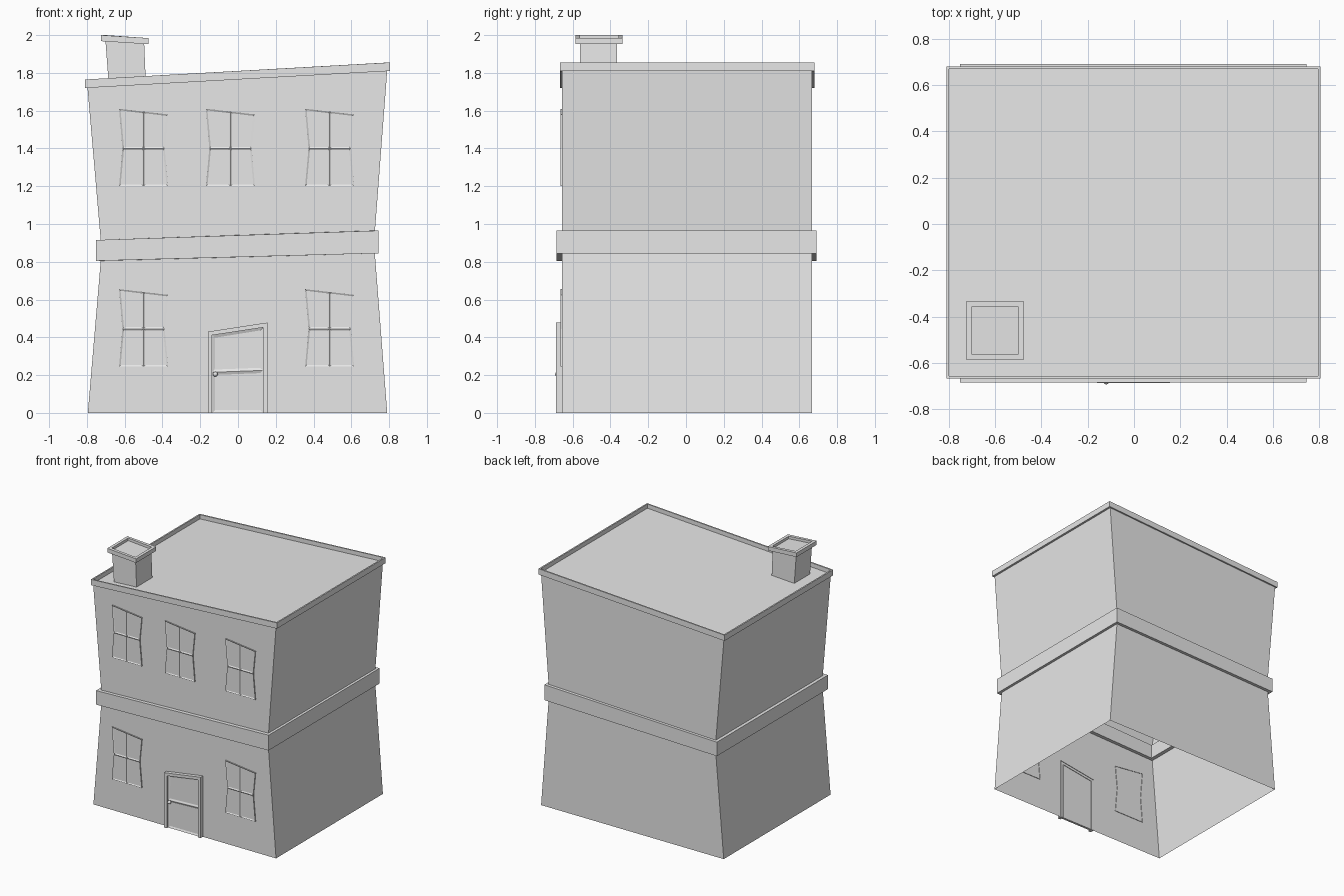
import bpy
import bmesh

cube = bpy.data.objects.get("Cube")
if cube:
    bpy.data.objects.remove(cube, do_unlink=True)

# One plain colour for the whole house
GREY = (0.8, 0.8, 0.8, 1)
grey = bpy.data.materials.new("light_grey")
grey.use_nodes = True
grey.diffuse_color = GREY
grey.node_tree.nodes["Principled BSDF"].inputs["Base Color"].default_value = GREY


def finish(name, bm, recalc=True):
    if recalc:
        bmesh.ops.recalc_face_normals(bm, faces=bm.faces)
    mesh = bpy.data.meshes.new(name)
    bm.to_mesh(mesh)
    bm.free()
    mesh.materials.append(grey)
    obj = bpy.data.objects.new(name, mesh)
    bpy.context.collection.objects.link(obj)
    return obj


def loft(name, rings, cap_start=False, cap_end=False, closed=False):
    """Join slanted rectangles: x left, x right, z left, z right, y front, y back."""
    bm = bmesh.new()
    loops = []
    for xl, xr, zl, zr, yf, yb in rings:
        corners = [(xl, yf, zl), (xr, yf, zr), (xr, yb, zr), (xl, yb, zl)]
        loops.append([bm.verts.new(c) for c in corners])
    pairs = list(zip(loops, loops[1:]))
    if closed:
        pairs.append((loops[-1], loops[0]))
    for a, b in pairs:
        for i in range(4):
            j = (i + 1) % 4
            bm.faces.new((a[i], a[j], b[j], b[i]))
    if cap_start:
        bm.faces.new(loops[0][::-1])
    if cap_end:
        bm.faces.new(loops[-1])
    return finish(name, bm, recalc=False)


def plate(name, quads, front, back, frame=0, recess=0):
    """Thick front-facing plate of x,z quads, each optionally sunk inside a frame."""
    bm = bmesh.new()
    for quad in quads:
        bm.faces.new([bm.verts.new((x, front, z)) for x, z in quad])
    bmesh.ops.remove_doubles(bm, verts=bm.verts, dist=0.0001)
    rim = [e for e in bm.edges if e.is_boundary]
    panes = list(bm.faces)
    side = bmesh.ops.extrude_edge_only(bm, edges=rim)["geom"]
    for v in side:
        if isinstance(v, bmesh.types.BMVert):
            v.co.y = back
    bmesh.ops.recalc_face_normals(bm, faces=bm.faces)
    if panes[0].normal.y > 0:
        bmesh.ops.reverse_faces(bm, faces=bm.faces)
    if frame:
        bmesh.ops.inset_individual(bm, faces=panes, thickness=frame, depth=-recess)
    return finish(name, bm, recalc=False)


def grid(rows, columns):
    """Quads between rows of x left, x right, z left, z right."""
    def point(row, t):
        xl, xr, zl, zr = row
        return xl + (xr - xl) * t, zl + (zr - zl) * t
    quads = []
    for low, high in zip(rows, rows[1:]):
        for c in range(columns):
            s, t = c / columns, (c + 1) / columns
            quads.append((point(low, s), point(low, t), point(high, t), point(high, s)))
    return quads


# Walls: open shells pinched at the waist
F, B = -0.657, 0.668
loft("lower_walls", [(-0.795, 0.79, 0, 0, F, B), (-0.722, 0.72, 0.86, 0.90, F, B)])
loft("upper_walls", [(-0.722, 0.72, 0.86, 0.90, F, B), (-0.797, 0.79, 1.725, 1.815, F, B)])

# Belt course around the waist
def belt_ring(inset, zl, zr):
    return (-0.752 + inset, 0.745 - inset, zl, zr, -0.685 + inset, 0.692 - inset)

loft("belt_course", [belt_ring(0, 0.805, 0.845), belt_ring(0, 0.915, 0.965),
                     belt_ring(0.055, 0.915, 0.965), belt_ring(0.055, 0.805, 0.845)],
     closed=True)

# Slanted roof with a thin raised rim
def roof_ring(inset, drop):
    return (-0.81 + inset, 0.805 - inset, 1.765 - drop, 1.855 - drop,
            -0.667 + inset, 0.68 - inset)

loft("roof", [roof_ring(0, 0.045), roof_ring(0, 0), roof_ring(0.011, 0),
              roof_ring(0.011, 0.033)], cap_start=True, cap_end=True)

# Chimney and its hollowed cap
loft("chimney", [(-0.684, -0.488, 1.735, 1.745, -0.56, -0.365),
                 (-0.702, -0.497, 1.975, 1.96, -0.56, -0.365)], cap_end=True)

def cap_ring(inset, drop):
    return (-0.725 + inset, -0.475 - inset, 2.0 - drop, 1.984 - drop,
            -0.585 + inset, -0.335 - inset)

loft("chimney_cap", [cap_ring(0, 0.032), cap_ring(0, 0), cap_ring(0.023, 0),
                     cap_ring(0.023, 0.02)], cap_start=True, cap_end=True)

# Crooked four-pane windows
windows = {"upper_right": (-0.5, 1.2), "upper_middle": (-0.04, 1.2), "upper_left": (0.485, 1.2),
           "lower_right": (-0.5, 0.245), "lower_left": (0.485, 0.245)}
for place, (x, z) in windows.items():
    rows = [(x - 0.13, x + 0.13, z, z),
            (x - 0.112, x + 0.112, z + 0.2, z + 0.2),
            (x - 0.13, x + 0.13, z + 0.41, z + 0.38)]
    plate(place + "_window", grid(rows, 2), F - 0.008, F + 0.004, 0.012, 0.005)

# Door frame, two-panel door and knob
outer = [(-0.16, 0), (-0.16, 0.43), (0.155, 0.478), (0.155, 0)]
inner = [(-0.137, 0), (-0.137, 0.411), (0.132, 0.452), (0.132, 0)]
frame = [(outer[i], outer[i + 1], inner[i + 1], inner[i]) for i in range(3)]
plate("door_frame", frame, -0.687, F + 0.004)
door_rows = [(-0.137, 0.132, 0, 0), (-0.137, 0.132, 0.215, 0.225), (-0.137, 0.132, 0.411, 0.452)]
plate("door", grid(door_rows, 1), -0.671, F + 0.004, 0.02, 0.006)

bm = bmesh.new()
bmesh.ops.create_uvsphere(bm, u_segments=16, v_segments=10, radius=0.013)
bmesh.ops.translate(bm, verts=bm.verts, vec=(-0.12, -0.68, 0.205))
for face in bm.faces:
    face.smooth = True
finish("door_knob", bm)
